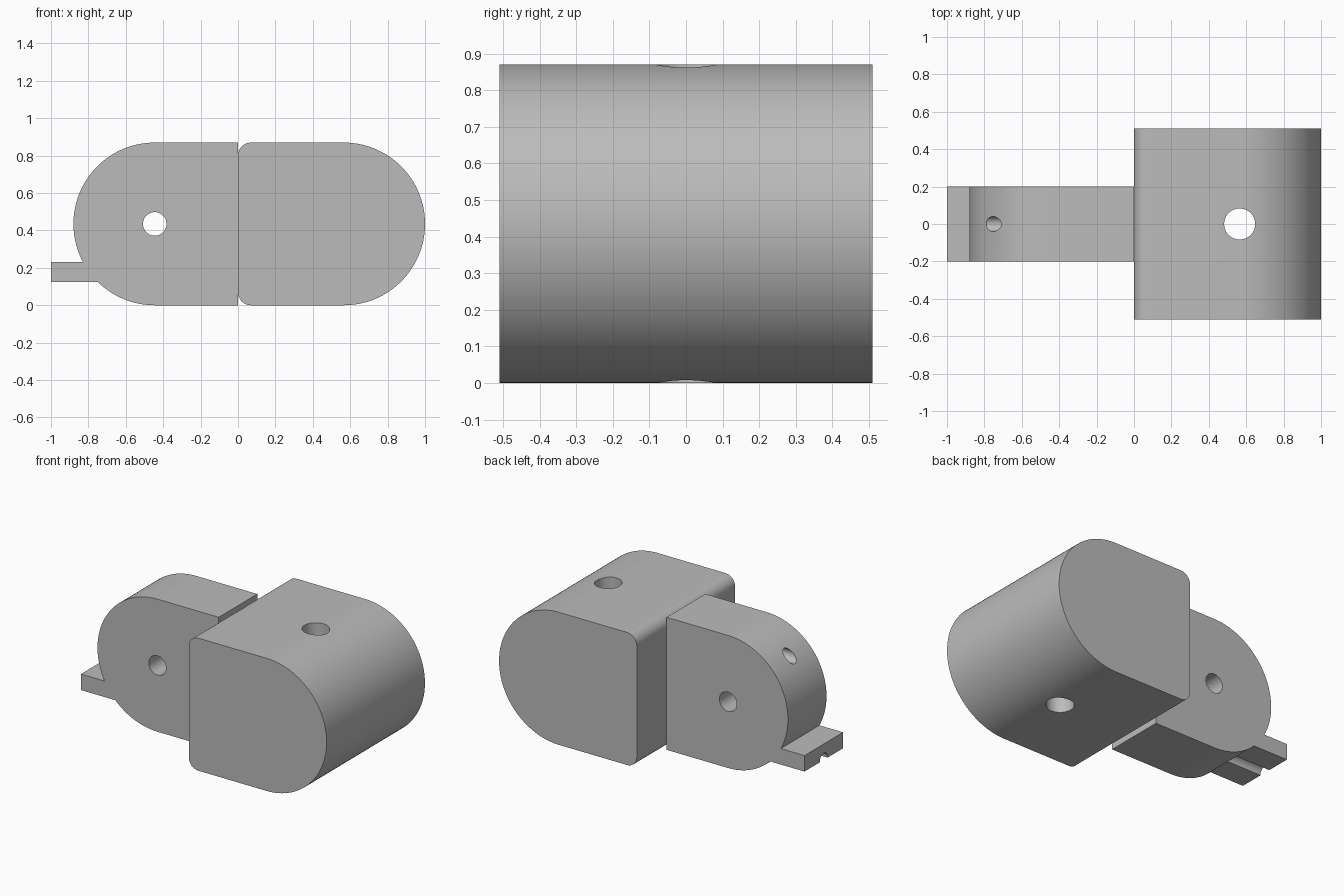
import bpy
import bmesh
from math import pi, cos, sin
from mathutils import Matrix, Vector

if "Cube" in bpy.data.objects:
    bpy.data.objects.remove(bpy.data.objects["Cube"], do_unlink=True)

R = 0.435            # radius of the rounded ends, half the total height

grey = bpy.data.materials.new("plain_grey")
grey.use_nodes = True
grey.diffuse_color = (0.5, 0.5, 0.5, 1)
grey.node_tree.nodes["Principled BSDF"].inputs["Base Color"].default_value = (0.5, 0.5, 0.5, 1)


def finish(name, bm):
    bmesh.ops.recalc_face_normals(bm, faces=bm.faces)
    mesh = bpy.data.meshes.new(name)
    bm.to_mesh(mesh)
    bm.free()
    mesh.materials.append(grey)
    obj = bpy.data.objects.new(name, mesh)
    bpy.context.collection.objects.link(obj)
    return obj


def arc(cx, cz, r, start, end, steps):
    angles = [start + (end - start) * i / steps for i in range(steps + 1)]
    return [(cx + r * cos(a), cz + r * sin(a)) for a in angles]


def prism(name, outline, half_width):
    """Extrude an x-z outline along y."""
    bm = bmesh.new()
    face = bm.faces.new([bm.verts.new((x, -half_width, z)) for x, z in outline])
    ext = bmesh.ops.extrude_face_region(bm, geom=[face])
    verts = [v for v in ext["geom"] if isinstance(v, bmesh.types.BMVert)]
    bmesh.ops.translate(bm, verts=verts, vec=(0, 2 * half_width, 0))
    return finish(name, bm)


def rod(name, start, end, radius):
    """Cylinder between two points, used as a drill."""
    a, b = Vector(start), Vector(end)
    turn = (b - a).to_track_quat("Z", "Y").to_matrix().to_4x4()
    bm = bmesh.new()
    bmesh.ops.create_cone(bm, cap_ends=True, segments=48, radius1=radius, radius2=radius,
                          depth=(b - a).length, matrix=Matrix.Translation((a + b) / 2) @ turn)
    return finish(name, bm)


def combine(target, tool, operation):
    mod = target.modifiers.new(operation, "BOOLEAN")
    mod.operation = operation
    mod.solver = "EXACT"
    mod.object = tool
    bpy.context.view_layer.objects.active = target
    bpy.ops.object.modifier_apply(modifier=mod.name)
    bpy.data.objects.remove(tool, do_unlink=True)


# Wide block: rounded end on the left, small fillets against the arm
f = 0.07
block = prism("wide_block",
              arc(1 - R, R, R, -pi / 2, pi / 2, 64)
              + arc(f, 2 * R - f, f, pi / 2, pi, 12)
              + arc(f, f, f, pi, 1.5 * pi, 12), 0.51)
combine(block, rod("vertical_drill", (0.565, 0, -0.2), (0.565, 0, 1.1), 0.083), "DIFFERENCE")

# Narrow arm with rounded end and a flat tab
arm = prism("narrow_arm", [(0, 0), (0, 2 * R)] + arc(-0.445, R, R, pi / 2, 1.5 * pi, 64), 0.2)
tab = prism("flat_tab", [(-1, 0.125), (-0.6, 0.125), (-0.6, 0.23), (-1, 0.23)], 0.2)
combine(arm, tab, "UNION")

# Cross hole, then two lengthwise channels; the lower one grooves the tab
combine(arm, rod("cross_drill", (-0.445, -0.5, R), (-0.445, 0.5, R), 0.063), "DIFFERENCE")
for z in (R - 0.305, R + 0.305):
    combine(arm, rod("channel_drill", (-1.2, 0, z), (0.1, 0, z), 0.04), "DIFFERENCE")

# Smooth curved walls, keep crisp edges
for obj in (block, arm):
    bpy.ops.object.select_all(action="DESELECT")
    obj.select_set(True)
    bpy.context.view_layer.objects.active = obj
    bpy.ops.object.shade_smooth_by_angle()
